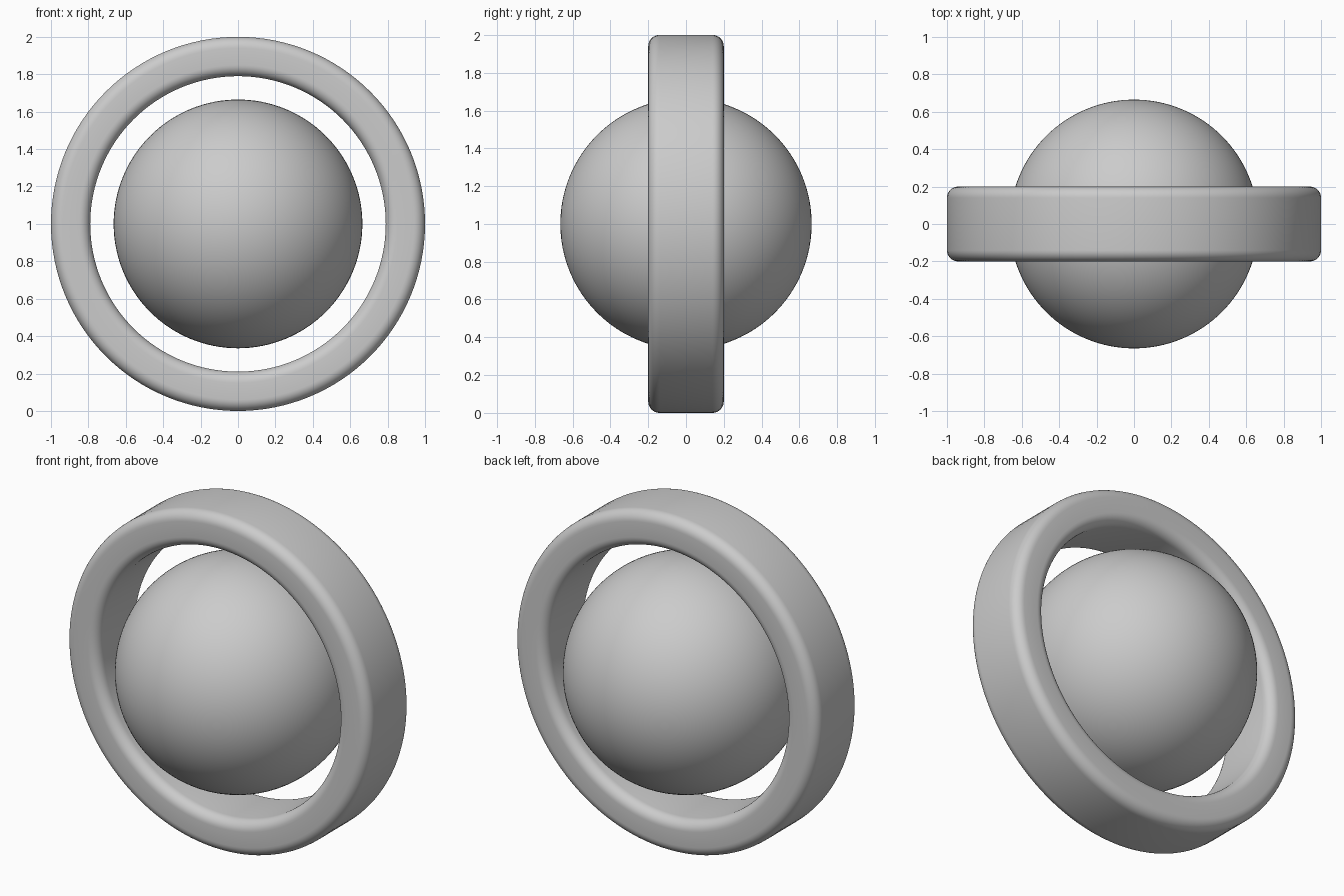
import bpy, bmesh, math
from mathutils import Matrix, Vector

if "Cube" in bpy.data.objects:
    bpy.data.objects.remove(bpy.data.objects["Cube"])

R_OUT, R_IN, HALF, FILLET = 1.0, 0.79, 0.2, 0.06
SEGS, ARC = 128, 8
CENTRE = Matrix.Translation((0, 0, 1))


def finish(name, bm):
    bmesh.ops.recalc_face_normals(bm, faces=bm.faces)
    mesh = bpy.data.meshes.new(name)
    bm.to_mesh(mesh)
    bm.free()
    mesh.shade_smooth()
    obj = bpy.data.objects.new(name, mesh)
    bpy.context.collection.objects.link(obj)
    return obj


# outer ring: rounded rectangle section swept around the y axis
profile = []
corners = [(R_OUT - FILLET, HALF - FILLET), (R_IN + FILLET, HALF - FILLET),
           (R_IN + FILLET, FILLET - HALF), (R_OUT - FILLET, FILLET - HALF)]
for i, (r, y) in enumerate(corners):
    for k in range(ARC + 1):
        a = math.pi / 2 * (i + k / ARC)
        profile.append((r + FILLET * math.cos(a), y + FILLET * math.sin(a)))

bm = bmesh.new()
loops = []
for s in range(SEGS):
    a = 2 * math.pi * s / SEGS
    loops.append([bm.verts.new(CENTRE @ Vector((r * math.cos(a), y, r * math.sin(a))))
                  for r, y in profile])
n = len(profile)
for s in range(SEGS):
    p, q = loops[s], loops[(s + 1) % SEGS]
    for k in range(n):
        bm.faces.new((p[k], p[(k + 1) % n], q[(k + 1) % n], q[k]))
finish("outer_ring", bm)

# central ball, poles along y
bm = bmesh.new()
bmesh.ops.create_uvsphere(bm, u_segments=128, v_segments=64, radius=0.665,
                          matrix=CENTRE @ Matrix.Rotation(math.pi / 2, 4, 'X'))
finish("central_ball", bm)
